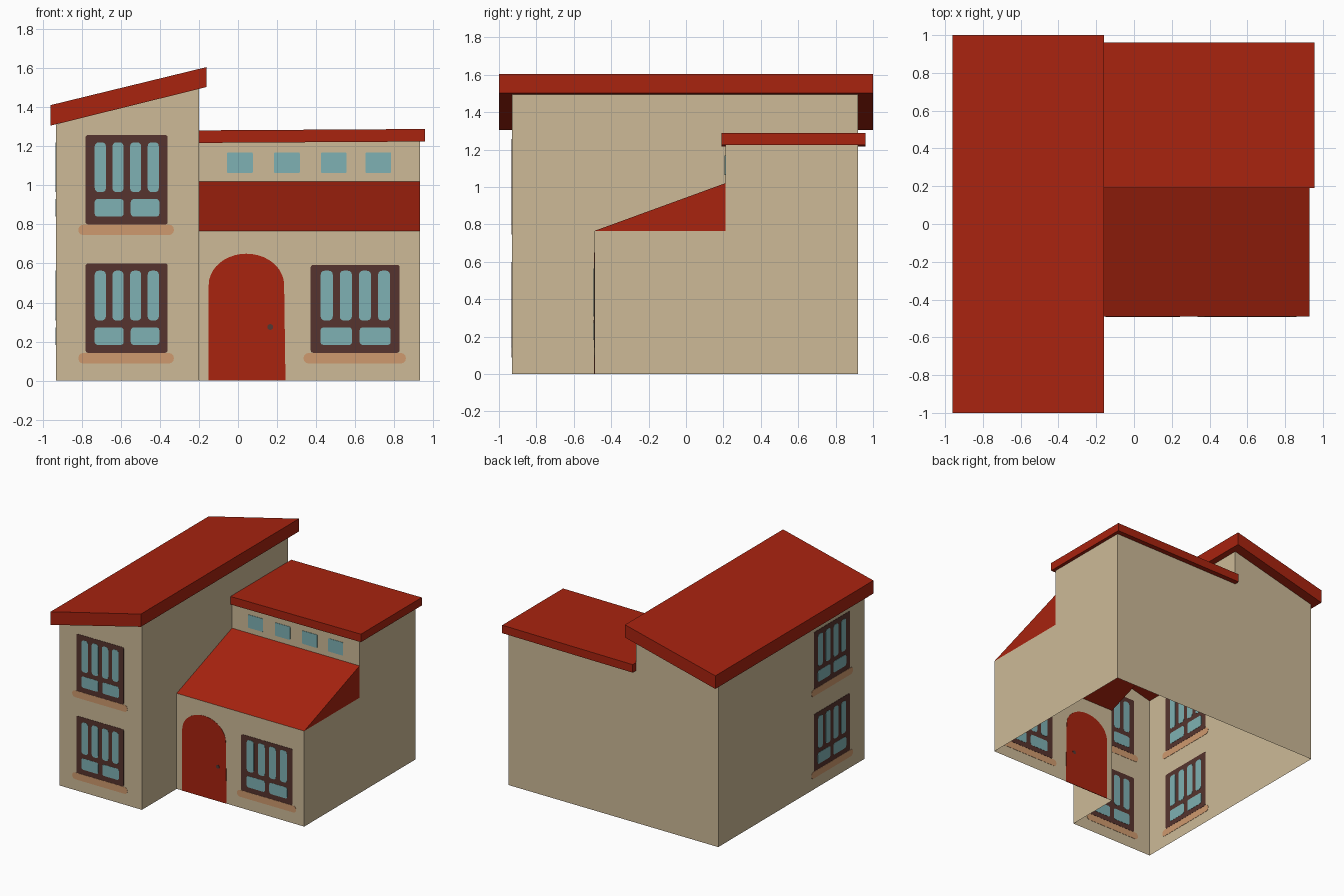
import bpy, bmesh, math

if "Cube" in bpy.data.objects:
    bpy.data.objects.remove(bpy.data.objects["Cube"])


def material(name, rgb):
    m = bpy.data.materials.new(name)
    lin = [(c / 255 / 12.92) if c < 11 else ((c / 255 + 0.055) / 1.055) ** 2.4 for c in rgb]
    m.diffuse_color = (*lin, 1)
    m.use_nodes = True
    m.node_tree.nodes["Principled BSDF"].inputs["Base Color"].default_value = m.diffuse_color
    return m


TAN = material("tan plaster", (205, 186, 151))
RED = material("roof red", (168, 35, 15))
BROWN = material("frame brown", (86, 52, 46))
GLASS = material("glass blue", (126, 177, 179))
SILL = material("sill orange", (207, 154, 110))
KNOB = material("knob grey", (82, 56, 52))


def finish(name, bm, mat, recalc=False):
    if recalc:
        bmesh.ops.recalc_face_normals(bm, faces=bm.faces)
    me = bpy.data.meshes.new(name)
    bm.to_mesh(me)
    bm.free()
    me.materials.append(mat)
    ob = bpy.data.objects.new(name, me)
    bpy.context.collection.objects.link(ob)
    return ob


def place(axis, pos, u, z):
    return (pos, u, z) if axis == 'x' else (u, pos, z)


def sheet(name, axis, pos, pts, mat=TAN, flip=False):
    """Flat wall in the plane axis = pos."""
    bm = bmesh.new()
    vs = [bm.verts.new(place(axis, pos, u, z)) for u, z in pts]
    bm.faces.new(vs[::-1] if flip else vs)
    return finish(name, bm, mat)


def prism(name, axis, a, b, outlines, mat):
    """Closed outlines extruded along an axis from a to b."""
    bm = bmesh.new()
    for pts in outlines:
        lo = [bm.verts.new(place(axis, a, u, z)) for u, z in pts]
        hi = [bm.verts.new(place(axis, b, u, z)) for u, z in pts]
        bm.faces.new(lo)
        bm.faces.new(hi)
        for i in range(len(pts)):
            j = (i + 1) % len(pts)
            bm.faces.new((lo[i], lo[j], hi[j], hi[i]))
    return finish(name, bm, mat, True)


def rounded(u0, u1, z0, z1, r, n=3):
    pts = []
    for k, (u, z) in enumerate([(u1 - r, z1 - r), (u0 + r, z1 - r), (u0 + r, z0 + r), (u1 - r, z0 + r)]):
        for i in range(n + 1):
            t = math.pi / 2 * (k + i / n)
            pts.append((u + r * math.cos(t), z + r * math.sin(t)))
    return pts


def plate(name, axis, pos, t, outlines, mat):
    """Thin painted detail, visible on both sides of the wall sheet."""
    return prism(name, axis, pos - t, pos + t, outlines, mat)


def window(name, axis, pos, u0, u1, z0, h=0.457):
    w = u1 - u0
    plate(name + "_frame", axis, pos, 0.002, [rounded(u0, u1, z0, z0 + h, 0.012)], BROWN)
    panes = [rounded(u0 + w * (c - 0.068), u0 + w * (c + 0.068), z0 + 0.165, z0 + 0.42, 0.02)
             for c in (0.18, 0.395, 0.61, 0.825)]
    panes += [rounded(u0 + w * a, u0 + w * b, z0 + 0.04, z0 + 0.13, 0.016)
              for a, b in ((0.11, 0.465), (0.55, 0.90))]
    plate(name + "_panes", axis, pos, 0.0035, panes, GLASS)
    plate(name + "_sill", axis, pos, 0.002, [rounded(u0 - 0.037, u1 + 0.032, z0 - 0.055, z0 - 0.001, 0.025)], SILL)


# Walls: an open-bottomed shell
sheet("tower_front_wall", 'y', -0.93, [(-0.93, 0), (-0.2, 0), (-0.2, 1.494), (-0.93, 1.312)])
sheet("tower_left_wall", 'x', -0.93, [(-0.93, 0), (0.92, 0), (0.92, 1.312), (-0.93, 1.312)], flip=True)
sheet("tower_right_wall", 'x', -0.2, [(-0.93, 0), (-0.49, 0), (-0.49, 0.765), (0.21, 1.02), (0.21, 1.22),
                                      (0.92, 1.22), (0.92, 1.494), (-0.93, 1.494)])
sheet("back_wall", 'y', 0.92, [(-0.93, 0), (0.93, 0), (0.93, 1.225), (-0.2, 1.225), (-0.2, 1.494),
                               (-0.93, 1.312)], flip=True)
sheet("right_wall", 'x', 0.93, [(-0.49, 0), (0.92, 0), (0.92, 1.225), (0.21, 1.225), (0.21, 0.765),
                                (-0.49, 0.765)])
sheet("entrance_wall", 'y', -0.49, [(-0.2, 0), (0.93, 0), (0.93, 0.765), (-0.2, 0.765)])
sheet("clerestory_wall", 'y', 0.21, [(-0.2, 1.02), (0.93, 1.02), (0.93, 1.225), (-0.2, 1.225)])

# Roofs
prism("tower_roof", 'y', -1, 1, [[(-0.96, 1.305), (-0.16, 1.503), (-0.16, 1.605), (-0.96, 1.41)]], RED)
prism("main_roof", 'y', 0.19, 0.96, [[(-0.2, 1.217), (0.956, 1.224), (0.956, 1.288), (-0.2, 1.281)]], RED)
bm = bmesh.new()
bm.faces.new([bm.verts.new(p) for p in ((-0.2, -0.49, 0.765), (0.93, -0.49, 0.765),
                                        (0.93, 0.21, 1.02), (-0.2, 0.21, 1.02))])
finish("lean_to_roof", bm, RED)
sheet("lean_to_gable", 'x', 0.93, [(-0.49, 0.765), (0.21, 0.765), (0.21, 1.02)], RED)

# Large windows
for level, z in (("lower", 0.143), ("upper", 0.8)):
    window(level + "_front_window", 'y', -0.93, -0.78, -0.36, z)
    window(level + "_side_window", 'x', -0.93, -0.745, -0.29, z)
window("entrance_window", 'y', -0.49, 0.372, 0.827, 0.143, 0.45)

# Row of small high windows
plate("clerestory_windows", 'y', 0.21, 0.003,
      [rounded(c - 0.066, c + 0.066, 1.063, 1.168, 0.006) for c in (0.01, 0.25, 0.49, 0.718)], GLASS)

# Arched door with knob
arch = [(0.043 + 0.193 * math.cos(math.pi * i / 20), 0.49 + 0.16 * math.sin(math.pi * i / 20)) for i in range(21)]
plate("door", 'y', -0.49, 0.002, [[(-0.15, 0), (0.243, 0)] + arch], RED)
plate("door_knob", 'y', -0.49, 0.0035, [rounded(0.15, 0.18, 0.26, 0.29, 0.0149)], KNOB)
